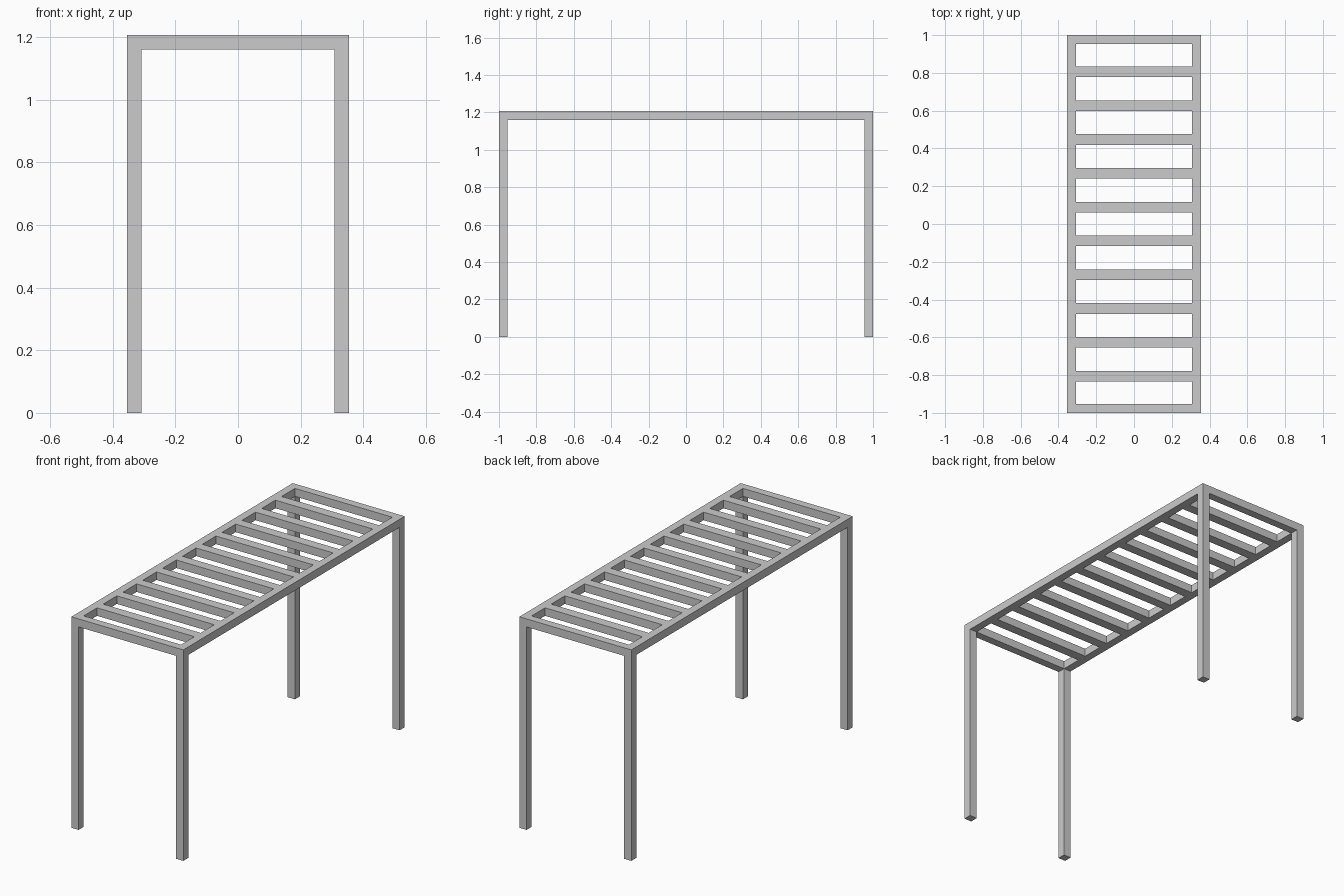
import bpy, bmesh
from mathutils import Vector

if "Cube" in bpy.data.objects:
    bpy.data.objects.remove(bpy.data.objects["Cube"])

W, L, H = 0.354, 1.0, 1.206   # half width, half length, height
T = 0.046                     # square section of the frame bars
RUNGS, RUNG_W, PITCH = 10, 0.056, 0.179


def box(name, lo, hi):
    """Axis-aligned box between two corners."""
    lo, hi = Vector(lo), Vector(hi)
    bm = bmesh.new()
    bmesh.ops.create_cube(bm, size=1)
    bmesh.ops.scale(bm, vec=hi - lo, verts=bm.verts)
    bmesh.ops.translate(bm, vec=(lo + hi) / 2, verts=bm.verts)
    mesh = bpy.data.meshes.new(name)
    bm.to_mesh(mesh)
    bm.free()
    obj = bpy.data.objects.new(name, mesh)
    bpy.context.collection.objects.link(obj)
    return obj


def span(side, outer):
    """Range of one bar thickness just inside +outer or -outer."""
    return (outer - T, outer) if side > 0 else (-outer, -outer + T)


sides = ((-1, "left"), (1, "right"))
ends = ((-1, "front"), (1, "back"))

for sx, xname in sides:
    x0, x1 = span(sx, W)
    # Long side rails
    box(f"{xname}_rail", (x0, -L, H - T), (x1, L, H))
    # Corner legs, butted under the rails
    for sy, yname in ends:
        y0, y1 = span(sy, L)
        box(f"{yname}_{xname}_leg", (x0, y0, 0), (x1, y1, H - T))

# Short end rails between the side rails
for sy, yname in ends:
    y0, y1 = span(sy, L)
    box(f"{yname}_end_rail", (-W + T, y0, H - T), (W - T, y1, H))

# Evenly spaced slats, flush with the frame
for i in range(RUNGS):
    y = (i - (RUNGS - 1) / 2) * PITCH
    box(f"slat_{i + 1}", (-W + T, y - RUNG_W / 2, H - T),
        (W - T, y + RUNG_W / 2, H))
